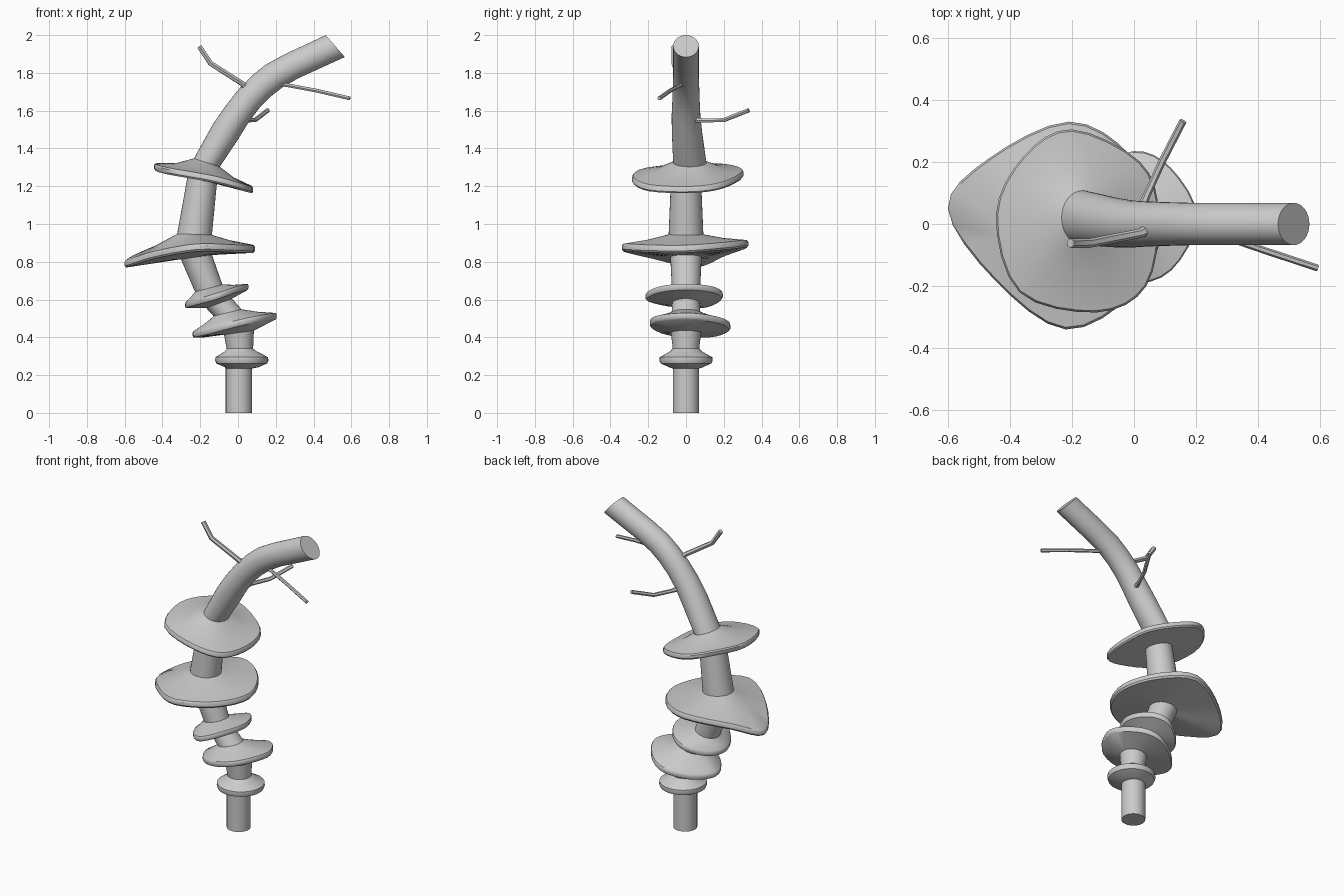
import bpy, bmesh, math
from mathutils import Vector

if "Cube" in bpy.data.objects:
    bpy.data.objects.remove(bpy.data.objects["Cube"])

N = 32  # points per trunk ring


def loft(name, rings, angle=35):
    """Skin a stack of equal rings and cap both ends."""
    bm = bmesh.new()
    vs = [[bm.verts.new(p) for p in r] for r in rings]
    n = len(rings[0])
    for a, b in zip(vs, vs[1:]):
        for i in range(n):
            j = (i + 1) % n
            bm.faces.new((a[i], a[j], b[j], b[i]))
    bm.faces.new(vs[0][::-1])
    bm.faces.new(vs[-1])
    bmesh.ops.recalc_face_normals(bm, faces=bm.faces)
    me = bpy.data.meshes.new(name)
    bm.to_mesh(me)
    bm.free()
    ob = bpy.data.objects.new(name, me)
    bpy.context.collection.objects.link(ob)
    bpy.ops.object.select_all(action='DESELECT')
    ob.select_set(True)
    bpy.context.view_layer.objects.active = ob
    bpy.ops.object.shade_smooth_by_angle(angle=math.radians(angle))
    return ob


def ring(x, z, r, tilt=0, ry=None, y=0):
    """Circular section, leaning towards +x by tilt degrees."""
    t = math.radians(tilt)
    out = []
    for i in range(N):
        a = 2 * math.pi * i / N
        u, v = r * math.cos(a), (ry or r) * math.sin(a)
        out.append(Vector((x + u * math.cos(t), y + v, z - u * math.sin(t))))
    return out


def smooth_outline(pts):
    """Closed Catmull-Rom curve through 8 points."""
    p = [Vector(q) for q in pts]
    k, n = N // len(p), len(p)
    out = []
    for i in range(n):
        a, b, c, d = (p[(i + s) % n] for s in (-1, 0, 1, 2))
        for s in range(k):
            t = s / k
            out.append(0.5 * (2 * b + (c - a) * t + (2 * a - 5 * b + 4 * c - d) * t * t
                              + (3 * b - a - 3 * c + d) * t ** 3))
    return out


def plate(low, outline, high, half, sag):
    """Rings of one shelf: collar, rounded rim, collar."""
    rim = smooth_outline(outline)
    mid = sum(rim, Vector()) / N

    def edge(scale, dz):
        return [mid + (p - mid) * scale + Vector((0, 0, dz)) for p in rim]
    top = edge(0.98, half)
    slope = [a.lerp(b, 0.45) - Vector((0, 0, sag)) for a, b in zip(high, top)]
    return [low, edge(0.975, -half), edge(1, -half * 0.5), edge(1, half * 0.5), top, slope, high]


rings = [ring(0.005, 0, 0.07), ring(0.005, 0.235, 0.07)]
# small round collar
rings += [ring(0.02, 0.242, 0.09, 0), ring(0.02, 0.262, 0.135), ring(0.02, 0.278, 0.141),
          ring(0.02, 0.295, 0.139), ring(0.015, 0.325, 0.085), ring(0.01, 0.34, 0.07)]
# lower tilted shelf
rings += plate(ring(0.005, 0.425, 0.08, -8),
               [(.205, .02, .513), (.12, .18, .49), (0, .235, .455), (-.15, .16, .42),
                (-.24, .03, .415), (-.17, -.11, .43), (-.02, -.19, .47), (.12, -.15, .5)],
               ring(-0.055, 0.53, 0.076, -14), 0.017, 0.004)
# small shelf
rings += plate(ring(-0.1, 0.58, 0.073, -20),
               [(.055, 0, .668), (0, .14, .655), (-.1, .195, .62), (-.22, .12, .575),
                (-.28, 0, .57), (-.23, -.13, .585), (-.12, -.215, .615), (0, -.14, .655)],
               ring(-0.155, 0.66, 0.075, -15), 0.016, 0.003)
# widest shelf
rings += plate(ring(-0.22, 0.825, 0.083, -8),
               [(.09, 0, .868), (-.01, .22, .885), (-.21, .33, .895), (-.47, .21, .85),
                (-.6, .05, .788), (-.45, -.18, .835), (-.22, -.34, .875), (0, -.22, .87)],
               ring(-0.23, 0.945, 0.092, 2), 0.02, 0.005)
# upper shelf
rings += plate(ring(-0.19, 1.23, 0.08, 13),
               [(.08, .03, 1.18), (.02, .2, 1.205), (-.2, .305, 1.265), (-.355, .22, 1.3),
                (-.445, .03, 1.303), (-.37, -.22, 1.28), (-.12, -.285, 1.235), (.04, -.2, 1.19)],
               ring(-0.165, 1.325, 0.072, 18, 0.088, 0.02), 0.018, 0.012)
# bent upper trunk
rings += [ring(-0.065, 1.49, 0.078, 29, 0.08, 0.005), ring(-0.01, 1.575, 0.075, 33, 0.076),
          ring(0.055, 1.66, 0.074, 39, 0.072), ring(0.12, 1.727, 0.074, 46, 0.07),
          ring(0.19, 1.783, 0.075, 53, 0.068), ring(0.285, 1.836, 0.073, 60, 0.068),
          ring(0.515, 1.942, 0.077, 49, 0.068)]
loft("trunk_with_shelves", rings)


def twig(name, path, r=0.015):
    """Thin six-sided branch along a short path."""
    p = [Vector(q) for q in path]
    out = []
    for i, c in enumerate(p):
        d = p[min(i + 1, len(p) - 1)] - p[max(i - 1, 0)]
        q = d.to_track_quat('Z', 'Y')
        s = r * (1.4 if i == 0 else 1)
        out.append([c + q @ Vector((s * math.cos(a), s * math.sin(a), 0))
                    for a in (k * math.pi / 3 for k in range(6))])
    loft(name, out)


twig("left_twig", [(.06, -.01, 1.71), (.02, -.03, 1.745), (-.145, -.062, 1.85), (-.205, -.062, 1.94)])
twig("front_twig", [(.2, -.01, 1.745), (.26, -.03, 1.735), (.42, -.085, 1.705), (.592, -.142, 1.665)], 0.011)
twig("back_twig", [(.02, .04, 1.55), (.04, .09, 1.548), (.09, .2, 1.55), (.158, .332, 1.602)], 0.012)
